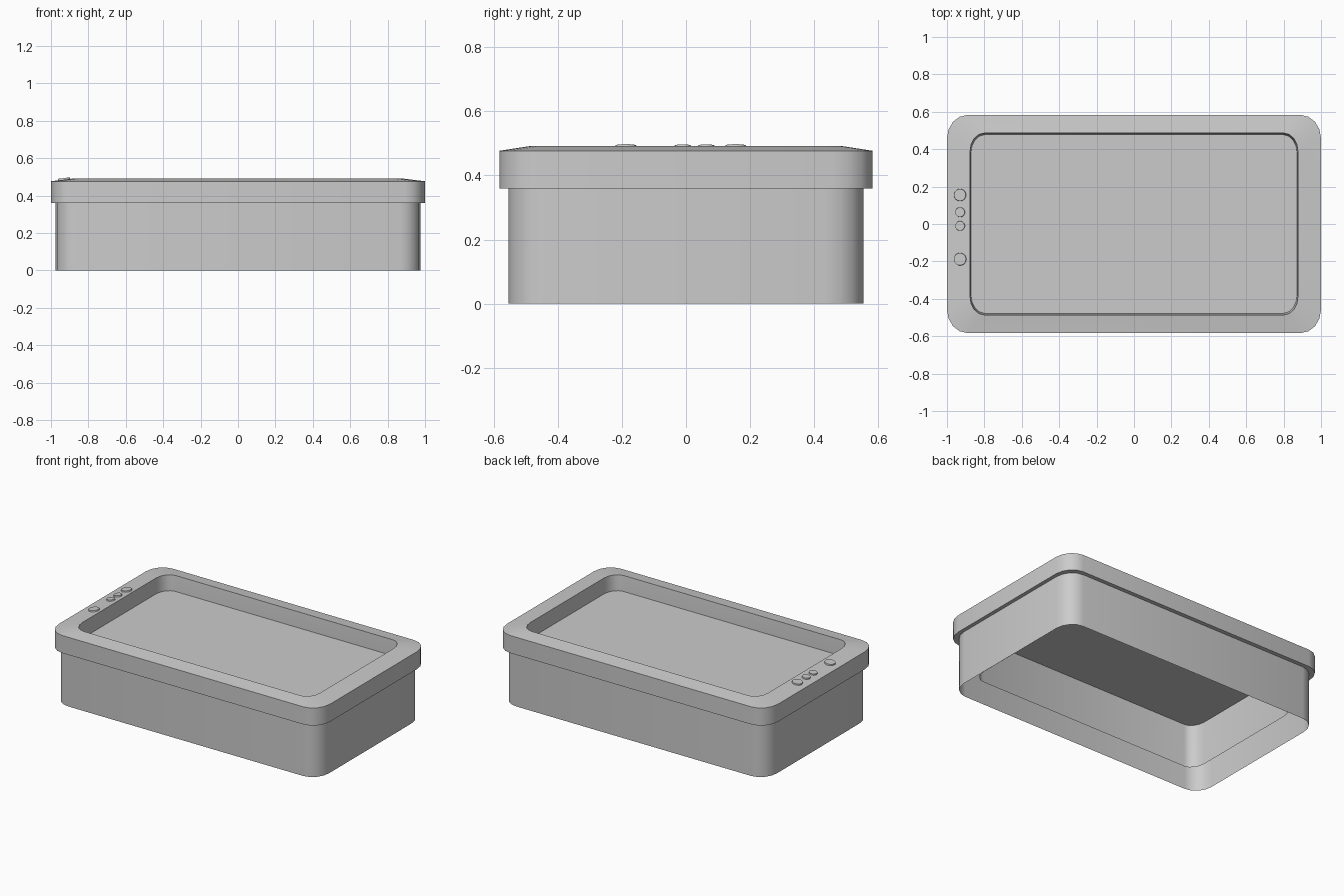
import bpy, bmesh, math
from mathutils import Matrix

if "Cube" in bpy.data.objects:
    bpy.data.objects.remove(bpy.data.objects["Cube"])

CORNER_STEPS = 4


def ring_points(hx, hy, rx, ry):
    """Rounded rectangle outline, counter-clockwise."""
    pts = []
    for q, (sx, sy) in enumerate([(1, 1), (-1, 1), (-1, -1), (1, -1)]):
        for i in range(CORNER_STEPS + 1):
            a = math.pi / 2 * (q + i / CORNER_STEPS)
            pts.append((sx * (hx - rx) + rx * math.cos(a),
                        sy * (hy - ry) + ry * math.sin(a)))
    return pts


def lofted(name, sections, cap=False):
    """Skin rounded-rectangle sections (hx, hy, rx, ry, z) into a sheet."""
    bm = bmesh.new()
    rings = [[bm.verts.new((x, y, s[4])) for x, y in ring_points(*s[:4])]
             for s in sections]
    for a, b in zip(rings, rings[1:]):
        n = len(a)
        for i in range(n):
            j = (i + 1) % n
            bm.faces.new((a[i], a[j], b[j], b[i]))
    if cap:
        bm.faces.new(rings[-1])
    finish(name, bm)


def finish(name, bm):
    mesh = bpy.data.meshes.new(name)
    bm.to_mesh(mesh)
    bm.free()
    obj = bpy.data.objects.new(name, mesh)
    bpy.context.collection.objects.link(obj)
    bpy.ops.object.select_all(action='DESELECT')
    obj.select_set(True)
    bpy.context.view_layer.objects.active = obj
    bpy.ops.object.shade_smooth_by_angle(angle=math.radians(35))


# Outer skirt, overhanging rim with sloped top, and inner basin wall
lofted("tub_shell", [
    (0.975, 0.555, 0.11, 0.12, 0.0),
    (0.975, 0.555, 0.11, 0.12, 0.36),
    (1.0, 0.583, 0.11, 0.125, 0.36),
    (1.0, 0.583, 0.11, 0.125, 0.477),
    (0.877, 0.486, 0.075, 0.10, 0.492),
    (0.872, 0.478, 0.075, 0.10, 0.39),
    (0.868, 0.474, 0.075, 0.10, 0.095),
])

# Flat surface filling the basin
lofted("basin_surface", [(0.872, 0.478, 0.075, 0.10, 0.39)], cap=True)

# Control buttons lying on the slope of the left rim
slope = math.atan2(0.015, 0.123)
for k, (y, r) in enumerate([(0.155, 0.034), (0.063, 0.027),
                            (-0.01, 0.027), (-0.188, 0.035)]):
    bm = bmesh.new()
    place = Matrix.Translation((-0.93, y, 0.486)) @ Matrix.Rotation(-slope, 4, 'Y')
    bmesh.ops.create_cone(bm, cap_ends=True, segments=20, radius1=r,
                          radius2=r * 0.93, depth=0.016, matrix=place)
    finish(f"button_{k + 1}", bm)
